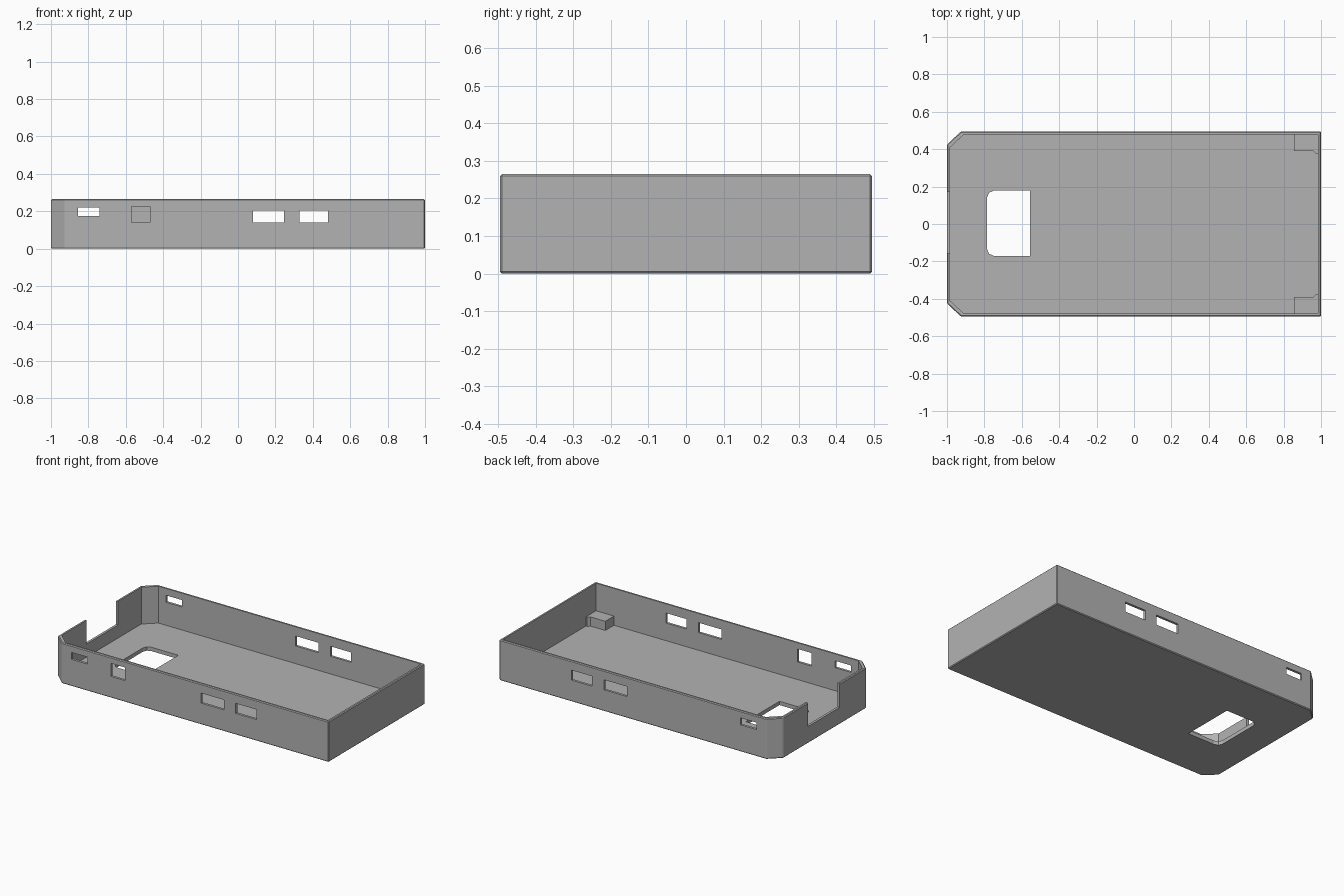
import bpy, bmesh

cube = bpy.data.objects.get("Cube")
if cube:
    bpy.data.objects.remove(cube, do_unlink=True)

HEIGHT, FLOOR, WALL = 0.265, 0.025, 0.016
HALF_X, HALF_Y = 1.0, 0.495

grey = bpy.data.materials.new("plain grey")
grey.use_nodes = True
GREY = (0.45, 0.45, 0.45, 1)
grey.diffuse_color = GREY
grey.node_tree.nodes["Principled BSDF"].inputs["Base Color"].default_value = GREY


def prism(name, outline, z0, z1, bevel=0):
    """Upright solid from a flat outline, with optional edge bevel."""
    bm = bmesh.new()
    base = bm.faces.new([bm.verts.new((x, y, z0)) for x, y in outline])
    top = bmesh.ops.extrude_face_region(bm, geom=[base])["geom"]
    bmesh.ops.translate(bm, vec=(0, 0, z1 - z0),
                        verts=[v for v in top if isinstance(v, bmesh.types.BMVert)])
    bmesh.ops.recalc_face_normals(bm, faces=bm.faces)
    if bevel:
        bmesh.ops.bevel(bm, geom=bm.edges[:], offset=bevel, segments=1,
                        profile=0.5, affect='EDGES')
    mesh = bpy.data.meshes.new(name)
    bm.to_mesh(mesh)
    bm.free()
    mesh.materials.append(grey)
    obj = bpy.data.objects.new(name, mesh)
    bpy.context.collection.objects.link(obj)
    return obj


def rect(x0, x1, y0, y1):
    return [(x0, y0), (x1, y0), (x1, y1), (x0, y1)]


def tray_outline(inset, cut_x, cut_y):
    """Rectangle with both corners at the -x end cut off."""
    x, y = HALF_X - inset, HALF_Y - inset
    return [(x, -y), (x, y), (-x + cut_x, y), (-x, y - cut_y),
            (-x, -y + cut_y), (-x + cut_x, -y)]


def cut(target, cutter):
    """Subtract a cutter and throw it away."""
    mod = target.modifiers.new("cut", 'BOOLEAN')
    mod.operation, mod.solver, mod.object = 'DIFFERENCE', 'EXACT', cutter
    bpy.context.view_layer.objects.active = target
    bpy.ops.object.modifier_apply(modifier=mod.name)
    bpy.data.objects.remove(cutter, do_unlink=True)


# Hollow tray
tray = prism("tray", tray_outline(0, 0.075, 0.07), 0, HEIGHT, bevel=0.005)
cut(tray, prism("cavity", tray_outline(WALL, 0.075, 0.07), FLOOR, HEIGHT + 0.1))

# Side openings, shared by both long walls
for x0, x1, z0, z1 in [(-0.855, -0.74, 0.175, 0.22),
                       (0.08, 0.245, 0.14, 0.205),
                       (0.33, 0.48, 0.14, 0.205)]:
    cut(tray, prism("side_opening", rect(x0, x1, -0.6, 0.6), z0, z1))

# Extra square opening in the front wall
cut(tray, prism("front_opening", rect(-0.57, -0.47, -0.6, -0.4), 0.14, 0.225))

# Notch in the end wall
cut(tray, prism("end_notch", rect(-1.1, -0.95, -0.155, 0.17), 0.11, HEIGHT + 0.1))

# Floor window with softened corners at one end
X0, X1, Y0, Y1, R = -0.785, -0.555, -0.17, 0.178, 0.035
window = [(X1, Y0), (X1, Y1), (X0 + R, Y1), (X0 + R * 0.3, Y1 - R * 0.3), (X0, Y1 - R),
          (X0, Y0 + R), (X0 + R * 0.3, Y0 + R * 0.3), (X0 + R, Y0)]
cut(tray, prism("floor_window", window, -0.1, 0.1))

# Corner support blocks, flared where they meet the end wall
for side, name in [(-1, "front_corner_block"), (1, "back_corner_block")]:
    shape = [(0.855, 0.485), (0.855, 0.39), (0.96, 0.39),
             (0.975, 0.375), (0.99, 0.375), (0.99, 0.485)]
    prism(name, [(x, side * y) for x, y in shape], FLOOR - 0.005, 0.085)
